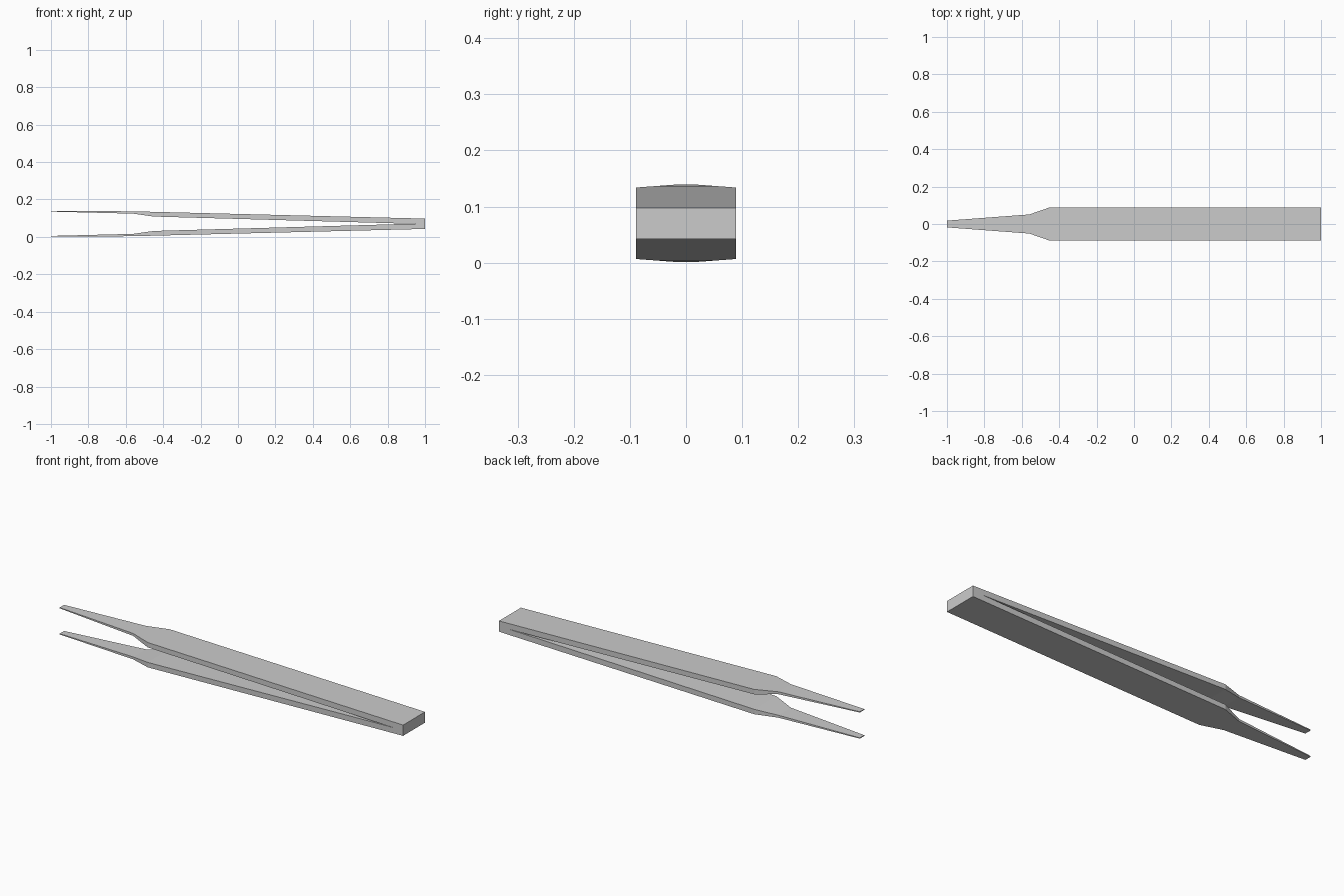
import bpy, bmesh

cube = bpy.data.objects.get("Cube")
if cube:
    bpy.data.objects.remove(cube, do_unlink=True)

# Brushed steel grey
steel = bpy.data.materials.new("steel_grey")
steel.use_nodes = True
colour = (0.6, 0.6, 0.6, 1.0)
steel.diffuse_color = colour
steel.node_tree.nodes["Principled BSDF"].inputs["Base Color"].default_value = colour

MID = 0.0703  # height of the plane between the two arms

# Upper arm stations from tip to joined end: x, half width, inner z, outer z (above MID)
stations = [
    (-1.00, 0.018, 0.0650, 0.0690),
    (-0.56, 0.051, 0.0540, 0.0665),
    (-0.45, 0.089, 0.0385, 0.0637),
    (0.84, 0.089, 0.0025, 0.0315),
    (0.95, 0.089, 0.0000, 0.0288),
    (1.00, 0.089, 0.0000, 0.0276),
]

bm = bmesh.new()
rings = []
for x, w, inner, outer in stations:
    rings.append([bm.verts.new(p) for p in
                  ((x, -w, inner), (x, w, inner), (x, w, outer), (x, -w, outer))])

# Skin the arm; the joined end has no inner wall
last = len(rings) - 2
for i in range(len(rings) - 1):
    a, b = rings[i], rings[i + 1]
    for j in range(4):
        if i == last and j == 0:
            continue
        k = (j + 1) % 4
        bm.faces.new((a[j], a[k], b[k], b[j]))
bm.faces.new(rings[0])
bm.faces.new(rings[-1])
bmesh.ops.recalc_face_normals(bm, faces=bm.faces)
# An open shell can be oriented inside out, so check the end cap
bm.faces.ensure_lookup_table()
if bm.faces[-1].normal.x < 0:
    bmesh.ops.reverse_faces(bm, faces=bm.faces)

mesh = bpy.data.meshes.new("tweezer_arms")
bm.to_mesh(mesh)
bm.free()
mesh.materials.append(steel)
arms = bpy.data.objects.new("tweezer_arms", mesh)
arms.location.z = MID
bpy.context.collection.objects.link(arms)

# Mirror the lower arm and weld it at the joined end
mirror = arms.modifiers.new("lower_arm", 'MIRROR')
mirror.use_axis = (False, False, True)
mirror.use_mirror_merge = True
mirror.merge_threshold = 0.0005
